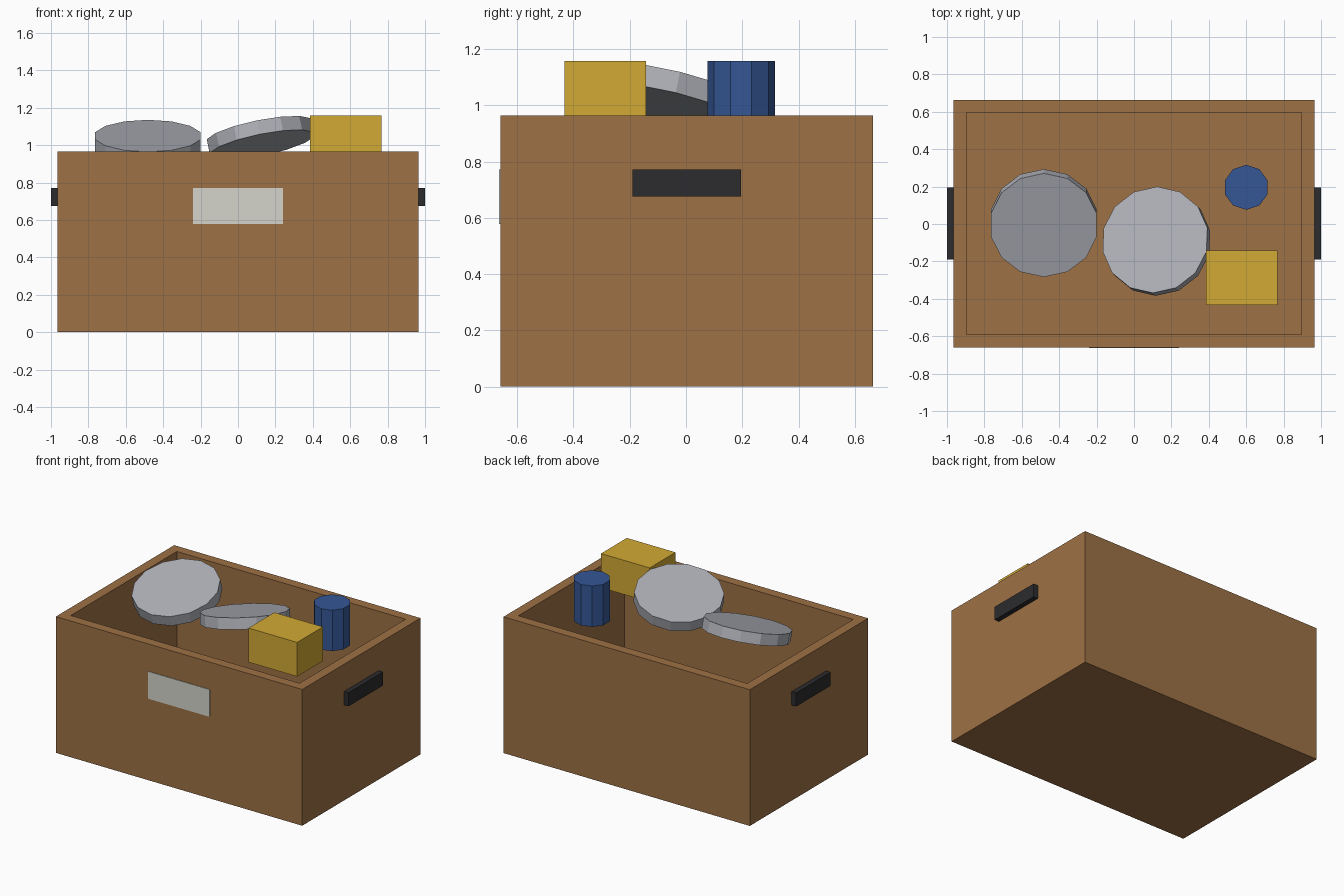
import bpy, bmesh
from mathutils import Vector

if "Cube" in bpy.data.objects:
    bpy.data.objects.remove(bpy.data.objects["Cube"])


def material(name, rgb):
    m = bpy.data.materials.new(name)
    m.diffuse_color = (*rgb, 1)
    m.use_nodes = True
    m.node_tree.nodes["Principled BSDF"].inputs["Base Color"].default_value = m.diffuse_color
    return m


CARDBOARD = material("brown", (0.34, 0.165, 0.06))
BLACK = material("black", (0.025, 0.025, 0.028))
PAPER = material("paper", (0.66, 0.66, 0.60))
METAL = material("metal", (0.42, 0.43, 0.47))
BLUE = material("blue", (0.035, 0.095, 0.30))
YELLOW = material("yellow", (0.65, 0.40, 0.035))


def block(name, low, high, mat):
    low, high = Vector(low), Vector(high)
    bpy.ops.mesh.primitive_cube_add(size=1)
    ob = bpy.context.object
    ob.name = name
    for v in ob.data.vertices:
        v.co = (low + high) / 2 + v.co * (high - low)
    ob.data.materials.append(mat)
    return ob


def cylinder(name, sides, radius, height, centre, mat, tilt=(0, 0, 0)):
    bpy.ops.mesh.primitive_cylinder_add(vertices=sides, radius=radius, depth=height,
                                        location=centre, rotation=tilt)
    ob = bpy.context.object
    ob.name = name
    ob.data.materials.append(mat)
    return ob


# open crate: inset the top face, then sink it to the inner floor
WALL, FLOOR, TOP = 0.097, 0.097, 0.965
crate = block("crate", (-0.965, -0.66, 0), (0.965, 0.664, TOP), CARDBOARD)
bm = bmesh.new()
bm.from_mesh(crate.data)
bm.normal_update()
lid = next(f for f in bm.faces if f.normal.z > 0.9)
bmesh.ops.inset_region(bm, faces=[lid], thickness=WALL)
well = bmesh.ops.extrude_discrete_faces(bm, faces=[lid])["faces"]
bmesh.ops.translate(bm, verts=well[0].verts, vec=(0, 0, FLOOR - TOP))
bm.to_mesh(crate.data)
bm.free()

# end handles and front label
for side, name in ((-1, "left_handle"), (1, "right_handle")):
    x = sorted((side * 0.95, side * 1.0))
    block(name, (x[0], -0.191, 0.676), (x[1], 0.195, 0.772), BLACK)
block("front_label", (-0.241, -0.664, 0.579), (0.241, -0.65, 0.772), PAPER)

# contents: two tilted discs, a can and a small box
cylinder("left_disc", 14, 0.29, 0.077, (-0.482, 0.005, 1.013), METAL, (0.3, 0, 0))
cylinder("right_disc", 14, 0.29, 0.077, (0.12, -0.092, 1.039), METAL, (-0.2, -0.2, 0))
cylinder("blue_can", 10, 0.12, 0.29, (0.6, 0.196, 1.013), BLUE)
block("yellow_box", (0.385, -0.432, 0.916), (0.766, -0.143, 1.158), YELLOW)
